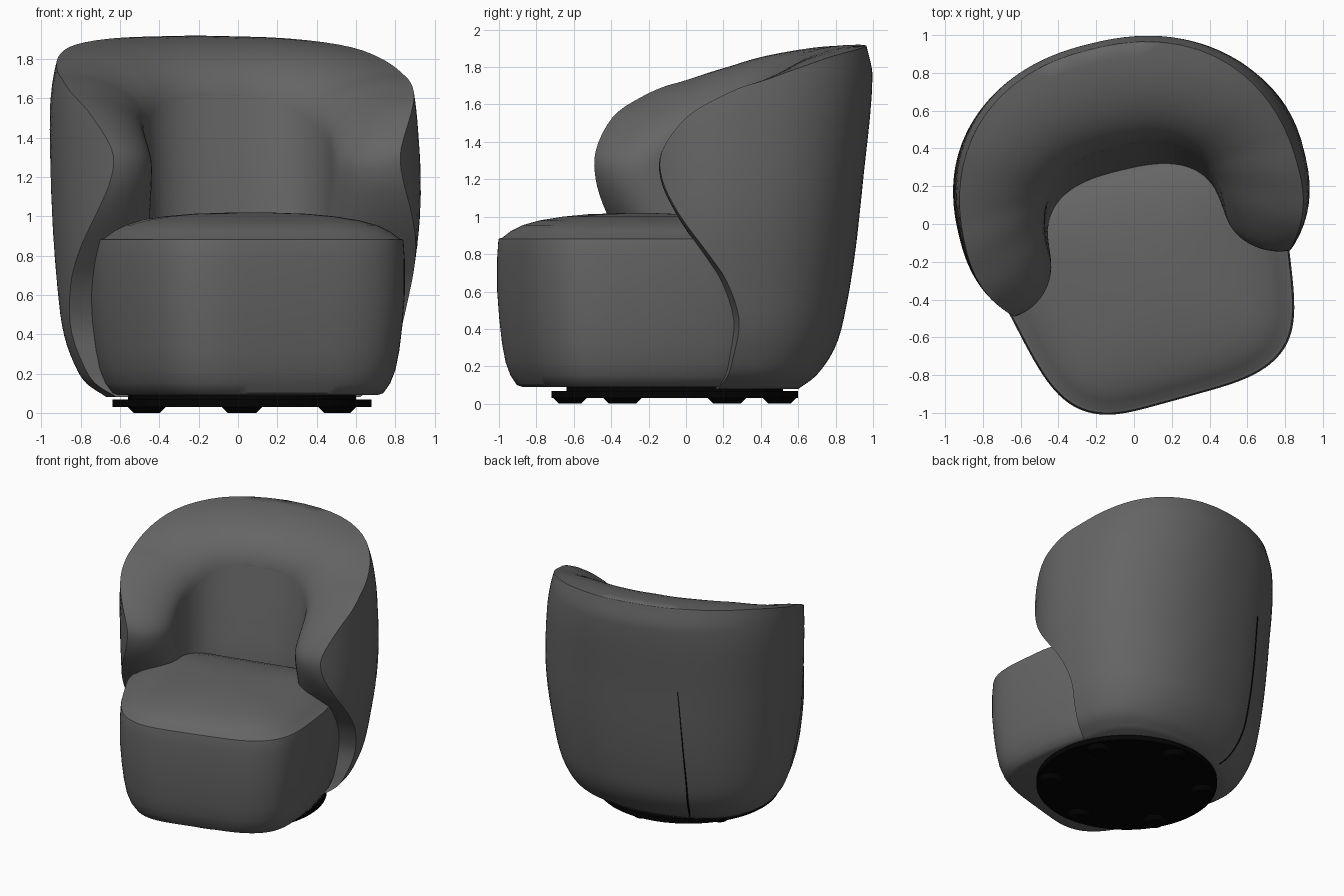
import bpy, bmesh, math
from mathutils import Matrix, Vector

if "Cube" in bpy.data.objects:
    bpy.data.objects.remove(bpy.data.objects["Cube"])

# whole chair is turned slightly on its base
PLACE = Matrix.Translation((0.02, -0.06, 0)) @ Matrix.Rotation(math.radians(13.5), 4, 'Z')


def material(name, rgb):
    m = bpy.data.materials.new(name)
    m.diffuse_color = (*rgb, 1)
    m.use_nodes = True
    m.node_tree.nodes["Principled BSDF"].inputs["Base Color"].default_value = m.diffuse_color
    return m


FABRIC = material("grey fabric", (0.129, 0.129, 0.129))
BLACK = material("black plastic", (0.001, 0.001, 0.001))


def spline(keys, x):
    """Smooth value at x from (x, value) keys."""
    n = len(keys)
    x = min(max(x, keys[0][0]), keys[-1][0])
    i = next(k for k in range(n - 1) if x <= keys[k + 1][0])

    def slope(k):
        a, b = keys[max(k - 1, 0)], keys[min(k + 1, n - 1)]
        return (b[1] - a[1]) / (b[0] - a[0])
    (x0, y0), (x1, y1) = keys[i], keys[i + 1]
    h = x1 - x0
    t = (x - x0) / h
    return ((2*t**3 - 3*t*t + 1) * y0 + (t**3 - 2*t*t + t) * h * slope(i)
            + (3*t*t - 2*t**3) * y1 + (t**3 - t*t) * h * slope(i + 1))


def power(c, e):
    return math.copysign(abs(c) ** e, c)


def finish(bm, name, mat, angle=40):
    bmesh.ops.remove_doubles(bm, verts=bm.verts, dist=1e-5)
    bmesh.ops.recalc_face_normals(bm, faces=bm.faces)
    me = bpy.data.meshes.new(name)
    bm.to_mesh(me)
    bm.free()
    me.materials.append(mat)
    ob = bpy.data.objects.new(name, me)
    bpy.context.collection.objects.link(ob)
    ob.matrix_world = PLACE
    bpy.context.view_layer.objects.active = ob
    ob.select_set(True)
    bpy.ops.object.shade_smooth_by_angle(angle=math.radians(angle))
    ob.select_set(False)
    return ob


def grid(bm, rows, closed=False):
    vs = [[bm.verts.new(p) for p in r] for r in rows]
    for a, b in zip(vs, vs[1:]):
        n = len(a)
        for i in range(n if closed else n - 1):
            j = (i + 1) % n
            bm.faces.new((a[i], a[j], b[j], b[i]))
    return vs


# ---- wraparound shell: outer sheet, inner sheet and rolled rim ----
WIDTH = [(.08, .69), (.15, .80), (.25, .865), (.4, .92), (.6, .95), (1, .98), (1.5, .99), (1.7, .97), (1.92, .91)]
BACK = [(.08, .63), (.15, .72), (.3, .82), (.5, .875), (.8, .925), (1.2, .97), (1.75, 1.025), (1.92, .995)]
IN_W = [(.08, .47), (.9, .47), (1.2, .475), (1.62, .50)]
IN_B = [(.08, .33), (.9, .355), (1.2, .40), (1.62, .48)]
# height and half sweep angle of the shell's edge, from the floor up to the back
EDGE = [(.08, 98), (.15, 96), (.25, 95), (.45, 94), (.65, 99), (.8, 107), (1.02, 121), (1.2, 129),
        (1.35, 129), (1.53, 117), (1.64, 102), (1.72, 89), (1.79, 76), (1.86, 57), (1.905, 30), (1.92, 0)]


def outer(phi, z):
    c, s = math.cos(phi), math.sin(phi)
    b = 1.02 * spline(BACK, z) - .22 if c > 0 else .7
    w = .93 * spline(WIDTH, z)
    if s > 0:  # right arm is slightly fuller
        w *= 1 + .05 * (s if c > 0 else 1) * math.exp(-((z - 1.05) / .5) ** 2)
    return Vector((w * power(s, .88 if c > 0 else .833), .22 + b * power(c, .87 if c > 0 else .833), z))


def inner(phi, z):
    c, s = math.cos(phi), math.sin(phi)
    b = spline(IN_B, z) if c > 0 else .45
    return Vector((spline(IN_W, z) * power(s, .76), b * power(c, .76), z))


NT, NR, PER = 56, 12, 4
steps = [i / PER for i in range((len(EDGE) - 1) * PER + 1)]
out_rows, in_rows, rims = [], [], ([], [])
for r in steps:
    z = spline([(i, e[0]) for i, e in enumerate(EDGE)], r)
    end = math.radians(max(0, spline([(i, e[1]) for i, e in enumerate(EDGE)], r)))
    k = min(max((z - 1.15) / .75, 0), 1)
    k = k * k * (3 - 2 * k)
    zi = z - .30 * k
    sweep = [2 * i / NT - 1 for i in range(NT + 1)]
    out_rows.append([outer(end * t, z) for t in sweep])
    in_rows.append([inner(end * .69 * t, zi) for t in sweep])
    # quarter-round roll from the outer edge over to the inner sheet
    for side, rim in zip((0, -1), rims):
        o, i = out_rows[-1][side], in_rows[-1][side]
        lean = (i - inner(end * .69 * sweep[side], zi - .05)) / .05 * (z - zi)
        corner = i + lean + Vector((0, (o.y - i.y) * (1 - k), 0))
        e = 1 - .1 * k
        rim.append([o + math.sin(a) ** e * (corner - o) + (1 - abs(math.cos(a)) ** e) * (i - corner)
                    for a in (math.pi / 2 * q / NR for q in range(NR + 1))])
bm = bmesh.new()
sheets = [grid(bm, rows) for rows in (out_rows, in_rows, *rims)]
bm.faces.new(sheets[0][0])
finish(bm, "wraparound_shell", FABRIC, 50)

# ---- upholstered seat block with domed top ----
SEAT = [(.09, .82), (.10, .86), (.15, .905), (.22, .94), (.32, .965), (.45, .985), (.6, 1), (.78, 1), (.87, .992),
        (.882, .988), (.887, .965), (.925, .90), (.955, .82), (.98, .70), (1.0, .54), (1.013, .36), (1.02, .1)]
rows = []
for z, s in SEAT:
    loop = []
    for i in range(96):
        a = 2 * math.pi * i / 96
        x, y = .77 * power(math.cos(a), .42), power(math.sin(a), .42)
        if y < 0:  # front narrows, more on the left
            x *= 1 + (.33 if x < 0 else .15) * y * .68
            y *= .68 * (1 - .04 * x / .77) + .015 * math.sin(-a) ** 8
        else:
            y *= .6
        loop.append(Vector((x * s, -.2 + y * s, z)))
    rows.append(loop)
bm = bmesh.new()
vs = grid(bm, rows, True)
bm.faces.new(vs[0])
bm.faces.new(vs[-1])
finish(bm, "seat", FABRIC, 38)


# ---- round swivel base ----
def disc(bm, r1, r2, z1, z2, x=0, y=0, n=64):
    bmesh.ops.create_cone(bm, cap_ends=True, segments=n, radius1=r1, radius2=r2, depth=z2 - z1,
                          matrix=Matrix.Translation((x, y, (z1 + z2) / 2)))


bm = bmesh.new()
disc(bm, .66, .66, .03, .068)
disc(bm, .58, .58, .068, .095)
finish(bm, "base_plate", BLACK, 30)

bm = bmesh.new()
for i in range(6):
    a = math.pi / 3 * (i + .25)
    disc(bm, .06, .09, 0, .03, .56 * math.cos(a), .56 * math.sin(a), 16)
finish(bm, "base_feet", BLACK, 30)

# ---- thin upright seam on the back ----
bm = bmesh.new()
rows = []
for i in range(33):
    f = i / 32
    z = .1 + 1.15 * f
    phi = math.radians(-20 + 4 * f)
    p = outer(phi, z)
    along = (outer(phi + .01, z) - outer(phi - .01, z)).normalized()
    out = Vector((-along.y, along.x, 0))
    half = .006 * (1.3 - f)
    rows.append([p - along * half - out * .002, p + out * .006, p + along * half - out * .002])
grid(bm, rows)
finish(bm, "back_seam", BLACK)
